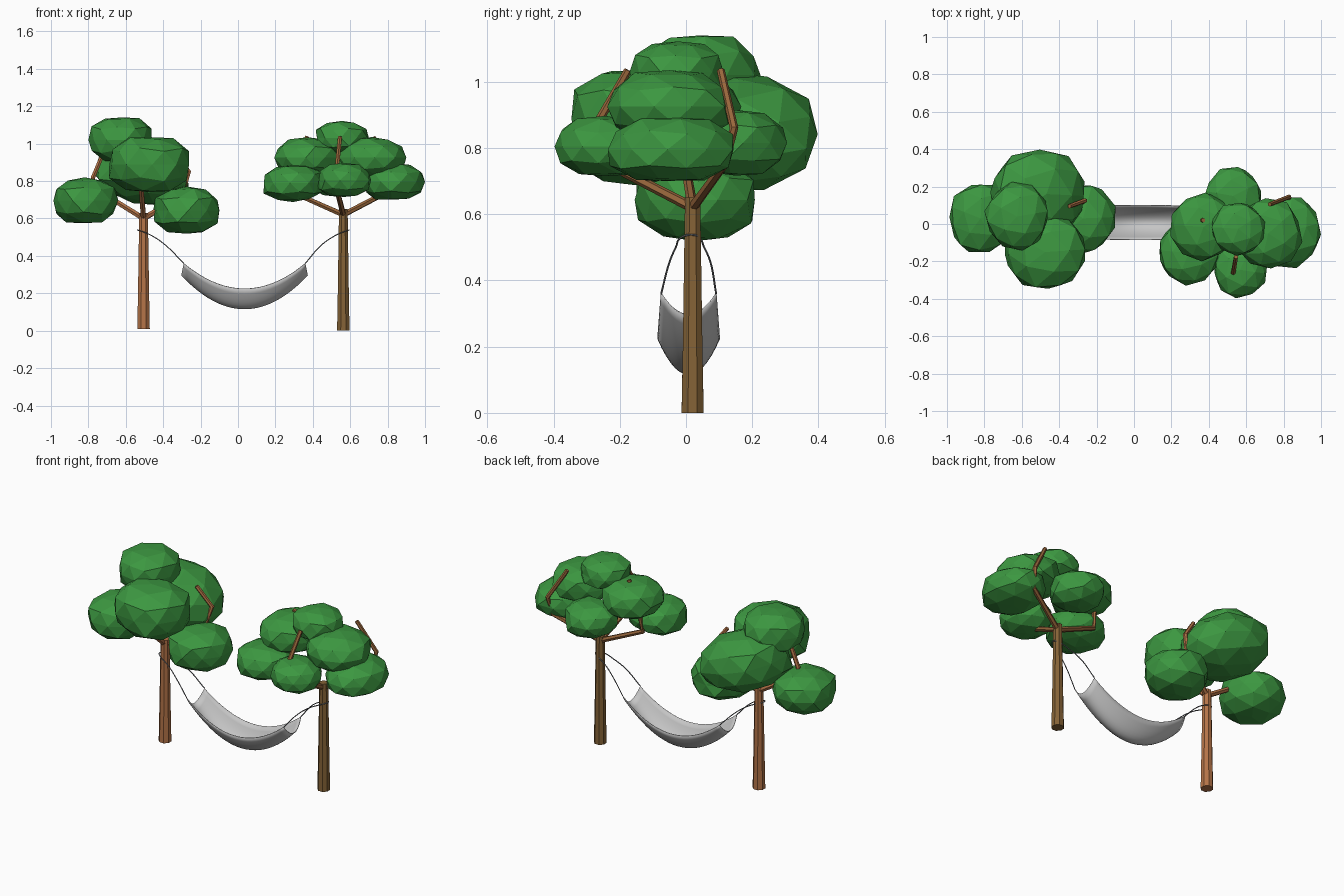
import bpy, bmesh, math, random
from mathutils import Matrix, Vector

random.seed(4)
cube = bpy.data.objects.get("Cube")
if cube:
    bpy.data.objects.remove(cube)


def material(name, rgb):
    m = bpy.data.materials.new(name)
    m.use_nodes = True
    m.diffuse_color = (*rgb, 1)
    m.node_tree.nodes["Principled BSDF"].inputs["Base Color"].default_value = (*rgb, 1)
    return m


LEAF = material("leaf_green", (0.045, 0.31, 0.052))
RED_BARK = material("red_bark", (0.46, 0.175, 0.065))
OLIVE_BARK = material("olive_bark", (0.235, 0.125, 0.038))
BRANCH = material("branch_brown", (0.32, 0.135, 0.045))
CLOTH = material("hammock_cloth", (0.56, 0.56, 0.56))
ROPE = material("rope_grey", (0.19, 0.20, 0.22))


def add_object(name, bm, mat, smooth=False):
    mesh = bpy.data.meshes.new(name)
    bmesh.ops.recalc_face_normals(bm, faces=bm.faces)
    for f in bm.faces:
        f.smooth = smooth
    bm.to_mesh(mesh)
    bm.free()
    mesh.materials.append(mat)
    obj = bpy.data.objects.new(name, mesh)
    bpy.context.collection.objects.link(obj)
    return obj


def tube(name, points, radii, sides, mat):
    """Faceted tube that follows a bent path."""
    pts = [Vector(p) for p in points]
    bm = bmesh.new()
    rings = []
    for i, p in enumerate(pts):
        d = pts[min(i + 1, len(pts) - 1)] - pts[max(i - 1, 0)]
        turn = Vector((0, 0, 1)).rotation_difference(d)
        ring = []
        for k in range(sides):
            a = math.tau * (k + 0.5) / sides
            ring.append(bm.verts.new(p + turn @ Vector((math.cos(a), math.sin(a), 0)) * radii[i]))
        rings.append(ring)
    for a, b in zip(rings, rings[1:]):
        for k in range(sides):
            n = (k + 1) % sides
            bm.faces.new((a[k], a[n], b[n], b[k]))
    bm.faces.new(rings[0])
    bm.faces.new(rings[-1])
    return add_object(name, bm, mat)


def leaf_clump(name, centre, size, tilt=0):
    """Full-shouldered low-poly ball with slightly uneven corners."""
    bm = bmesh.new()
    bmesh.ops.create_icosphere(bm, subdivisions=2, radius=1.0,
                               matrix=Matrix.Rotation(random.uniform(0, 6), 4, "Z"))
    power = 2.6
    for v in bm.verts:
        r = math.hypot(v.co.x, v.co.y)
        v.co *= random.uniform(0.94, 1.04) / (r ** power + abs(v.co.z) ** power) ** (1 / power)
    # Fit the uneven ball to its exact size
    reach = [max(abs(v.co[i]) for v in bm.verts) for i in range(3)]
    lean = Matrix.Rotation(tilt, 3, "Y")
    for v in bm.verts:
        v.co = Vector(centre) + lean @ Vector(q * s / m for q, s, m in zip(v.co, size, reach))
    add_object(name, bm, LEAF)


def tree(side, base, fork_z, bark, twig, branches, clumps):
    x, y, z = base
    tube(side + "_trunk", [base, (x, y, z + 0.2), (x, y, fork_z + 0.03)],
         [0.036, 0.032, 0.025], 8, bark)
    for label, path in branches.items():
        tube(f"{side}_{label}_branch", [(x, y, fork_z), *path],
             [0.016, 0.014, 0.013, 0.012], 6, twig)
    for label, clump in clumps.items():
        leaf_clump(f"{side}_{label}_leaves", *clump)


# Tree on the model's right, with a tall rounded crown
tree("right_tree", (-0.505, 0.02, 0.01), 0.60, RED_BARK, RED_BARK, {
    "outer": [(-0.78, 0.03, 0.77), (-0.775, 0.03, 0.82), (-0.70, 0.03, 1.0)],
    "inner": [(-0.30, 0.10, 0.72), (-0.262, 0.125, 0.85), (-0.345, 0.095, 0.965)],
    "front": [(-0.52, -0.19, 0.79), (-0.52, -0.21, 0.84), (-0.51, -0.15, 0.97)],
}, {
    "top": ((-0.625, 0.04, 1.02), (0.175, 0.185, 0.12)),
    "front": ((-0.475, -0.15, 0.888), (0.215, 0.205, 0.147)),
    "back": ((-0.515, 0.16, 0.845), (0.26, 0.245, 0.17), 0.28),
    "outer": ((-0.82, 0.03, 0.695), (0.18, 0.18, 0.125)),
    "inner": ((-0.273, 0.03, 0.643), (0.18, 0.185, 0.128)),
})

# Tree on the model's left, with a broad layered crown
tree("left_tree", (0.563, 0.02, 0), 0.62, OLIVE_BARK, BRANCH, {
    "outer": [(0.815, 0.115, 0.75), (0.83, 0.145, 0.86), (0.725, 0.105, 1.035)],
    "inner": [(0.29, 0.0, 0.74), (0.30, 0.02, 0.85), (0.37, 0.02, 1.04)],
    "front": [(0.52, -0.31, 0.79), (0.53, -0.265, 0.88), (0.545, -0.175, 1.035)],
}, {
    "top": ((0.557, -0.025, 1.03), (0.143, 0.145, 0.092)),
    "upper_inner": ((0.372, -0.015, 0.925), (0.178, 0.185, 0.11)),
    "upper_outer": ((0.718, -0.05, 0.925), (0.182, 0.188, 0.11)),
    "lower_inner": ((0.293, -0.155, 0.79), (0.165, 0.175, 0.102)),
    "lower_outer": ((0.83, -0.04, 0.795), (0.17, 0.196, 0.102)),
    "front": ((0.567, -0.245, 0.805), (0.145, 0.152, 0.092)),
    "back": ((0.53, 0.15, 0.815), (0.157, 0.155, 0.1)),
})

# Hammock sheet, sagging along and across
MID_X, MID_Y = 0.035, 0.008


def cloth_point(u, v):
    rim = 0.225 + 0.135 * u * u
    depth = 0.108 - 0.045 * u * u
    across = 1 - v * v
    return Vector((MID_X + u * (0.325 + 0.012 * across),
                   MID_Y + v * (0.093 - 0.01 * u * u),
                   rim - depth * across))


bm = bmesh.new()
COLS, ROWS = 24, 14
grid = [[bm.verts.new(cloth_point(2 * i / COLS - 1, 2 * j / ROWS - 1))
         for j in range(ROWS + 1)] for i in range(COLS + 1)]
for i in range(COLS):
    for j in range(ROWS):
        bm.faces.new((grid[i][j], grid[i + 1][j], grid[i + 1][j + 1], grid[i][j + 1]))
hammock = add_object("hammock", bm, CLOTH, smooth=True)
solid = hammock.modifiers.new("thickness", "SOLIDIFY")
solid.thickness = 0.004
solid.offset = 0

# Ropes bow outward from each pair of corners and loop round the trunk
for side, u, trunk_x in (("right", -1, -0.505), ("left", 1, 0.563)):
    half = [(trunk_x - u * 0.12, 0.066, 0.455),
            (trunk_x - u * 0.055, 0.046, 0.502),
            (trunk_x, 0.033, 0.528)]
    points = [cloth_point(u, 1)]
    points += [(x, MID_Y + w, z) for x, w, z in half]
    points += [(trunk_x + u * 0.032, 0.018, 0.538)]
    points += [(x, MID_Y - w + 0.008, z) for x, w, z in reversed(half)]
    points += [cloth_point(u, -1)]
    curve = bpy.data.curves.new(side + "_rope", "CURVE")
    curve.dimensions = "3D"
    curve.bevel_depth = 0.003
    curve.bevel_resolution = 1
    curve.resolution_u = 6
    spline = curve.splines.new("BEZIER")
    spline.bezier_points.add(len(points) - 1)
    for bp, p in zip(spline.bezier_points, points):
        bp.co = p
        bp.handle_left_type = bp.handle_right_type = "AUTO"
    curve.materials.append(ROPE)
    bpy.context.collection.objects.link(bpy.data.objects.new(side + "_rope", curve))
